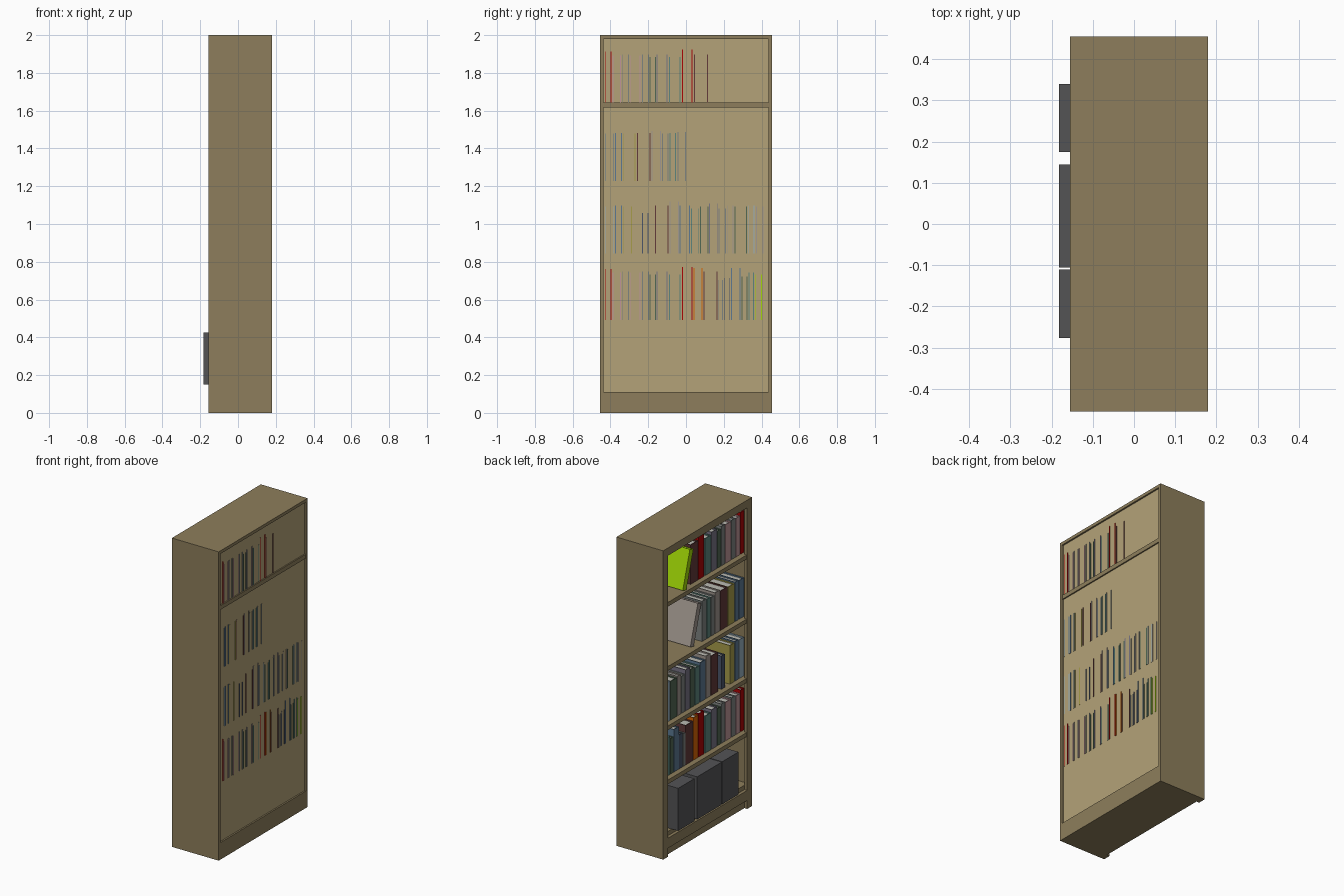
import bpy, bmesh, math
from mathutils import Matrix, Vector

if "Cube" in bpy.data.objects:
    bpy.data.objects.remove(bpy.data.objects["Cube"])

MATS = {}

def mat(name, rgb):
    if name not in MATS:
        m = bpy.data.materials.new(name)
        m.diffuse_color = [(c / 255) ** 2.2 for c in rgb] + [1]
        m.use_nodes = True
        m.node_tree.nodes["Principled BSDF"].inputs["Base Color"].default_value = m.diffuse_color
        MATS[name] = m
    return MATS[name]

def add_box(bm, lo, hi, slot=0):
    lo, hi = Vector(lo), Vector(hi)
    m = Matrix.Translation((lo + hi) / 2) @ Matrix.Diagonal((*(hi - lo), 1))
    vs = bmesh.ops.create_cube(bm, size=1, matrix=m)["verts"]
    for f in {f for v in vs for f in v.link_faces}:
        f.material_index = slot

def finish(name, bm, mats):
    me = bpy.data.meshes.new(name)
    bm.to_mesh(me)
    bm.free()
    for m in mats:
        me.materials.append(m)
    ob = bpy.data.objects.new(name, me)
    bpy.context.collection.objects.link(ob)
    return ob

def box(name, lo, hi, m):
    bm = bmesh.new()
    add_box(bm, lo, hi)
    return finish(name, bm, [m])

COLORS = {
    "red": (170, 10, 12), "pink": (190, 148, 152), "grey": (125, 130, 128),
    "green": (82, 104, 84), "lilac": (120, 116, 132), "teal": (92, 132, 124),
    "brown": (98, 60, 60), "orange": (215, 100, 10), "blue": (92, 120, 145),
    "lime": (160, 215, 15), "olive": (165, 155, 75), "stone": (160, 150, 142),
    "sky": (150, 175, 190), "navy": (75, 85, 105),
}
wood = mat("wood", (140, 125, 92))
panel = mat("panel", (178, 161, 120))
paper = mat("paper", (185, 185, 178))
dark = mat("storage_grey", (84, 84, 86))

# Carcass: sides, top, plinth and floor
X0, X1, Y, FR = -0.155, 0.18, 0.455, -0.135
for s, n in ((-1, "right"), (1, "left")):
    ya, yb = sorted((s * Y, s * (Y - 0.018)))
    box("side_" + n, (FR, ya, 0), (X1, yb, 2), wood)
    ya, yb = sorted((s * Y, s * (Y - 0.05)))
    box("front_stile_" + n, (X0, ya, 0), (FR, yb, 2), wood)
YI = Y - 0.018
box("top_board", (FR, -YI, 1.98), (X1, YI, 2), wood)
box("plinth", (FR, -YI, 0), (X1, YI, 0.11), wood)
box("floor_board", (FR, -YI, 0.11), (0.168, YI, 0.148), wood)
box("top_rail", (X0, -0.405, 1.95), (FR, 0.405, 2), wood)
box("bottom_rail", (X0, -0.405, 0.055), (FR, 0.405, 0.12), wood)

# Back panels on either side of the fixed shelf
box("back_lower", (0.16, -YI, 0.11), (0.17, YI, 1.617), panel)
box("back_upper", (0.16, -YI, 1.643), (0.17, YI, 1.98), panel)

# Shelves
SHELVES = [1.643, 1.228, 0.843, 0.493]
for i, z in enumerate(SHELVES):
    box(f"shelf_{i}", (-0.15, -YI, z - 0.027), (0.178 if i == 0 else 0.16, YI, z), wood)

# Book: U-shaped cover around an inset page block; optional lean about its lower edge
def book(name, y0, y1, h, color, z, lean=0, xf=-0.115, xb=0.173):
    t = 0.005
    bm = bmesh.new()
    add_box(bm, (xf, y0, z), (xb, y0 + t, z + h))
    add_box(bm, (xf, y1 - t, z), (xb, y1, z + h))
    add_box(bm, (xf, y0 + t, z), (xf + t, y1 - t, z + h))
    add_box(bm, (xf + t, y0 + t, z + 0.008), (xb - 0.015, y1 - t, z + h - 0.008), 1)
    if lean:
        bmesh.ops.rotate(bm, verts=bm.verts, cent=(0, y0, z),
                         matrix=Matrix.Rotation(math.radians(lean), 3, "X"))
    return finish(name, bm, [mat(color, COLORS[color]), paper])

# The same run of books fills the start of the first and last book shelves
run = [(-.43, -.395, .27, "red"), (-.39, -.345, .25, "pink"), (-.34, -.302, .255, "grey"),
       (-.295, -.24, .25, "pink"), (-.233, -.197, .255, "grey"), (-.192, -.16, .24, "green"),
       (-.155, -.098, .255, "lilac"), (-.09, -.03, .24, "teal"), (-.02, .034, .28, "red")]
rows = [
    run + [(.042, .117, .255, "brown")],
    [(-.43, -.38, .25, "blue"), (-.375, -.338, .255, "blue"), (-.332, -.268, .25, "olive"),
     (-.26, -.187, .255, "brown"), (-.182, -.132, .265, "stone"), (-.127, -.092, .25, "grey"),
     (-.088, -.052, .255, "teal"), (-.046, .0, .26, "grey")],
    [(-.43, -.38, .25, "sky"), (-.375, -.338, .255, "blue"), (-.332, -.285, .25, "olive"),
     (-.233, -.198, .215, "navy"), (-.165, -.092, .255, "brown"), (-.088, -.038, .275, "stone"),
     (-.034, .021, .255, "blue"), (.027, .07, .24, "teal"), (.075, .118, .25, "green"),
     (.122, .168, .265, "lilac"), (.173, .212, .24, "grey"), (.216, .252, .255, "stone"),
     (.258, .322, .25, "green"), (.327, .363, .255, "sky"), (.37, .41, .25, "stone")],
    run + [(.04, .088, .275, "orange"), (.092, .167, .255, "brown"), (.171, .196, .21, "grey"),
           (.2, .234, .22, "navy"), (.238, .288, .275, "blue"), (.293, .325, .23, "green"),
           (.33, .36, .25, "teal"), (.364, .402, .24, "lime")],
]
for r, (row, z) in enumerate(zip(rows, SHELVES)):
    for i, (y0, y1, h, c) in enumerate(row):
        book(f"book_{r}_{i}", y0, y1, h, c, z)

# Leaning books at the end of the two upper rows
book("leaning_lime_book", .197, .235, .25, "lime", SHELVES[0], 17, -.14, .155)
book("leaning_stone_book", .085, .122, .265, "stone", SHELVES[1], 17, -.115, .155)

# Storage boxes on the floor
for i, (a, b) in enumerate(((.175, .34), (-.105, .145), (-.277, -.111))):
    box(f"storage_box_{i}", (-0.182, a, 0.149), (0.1, b, 0.425), dark)
